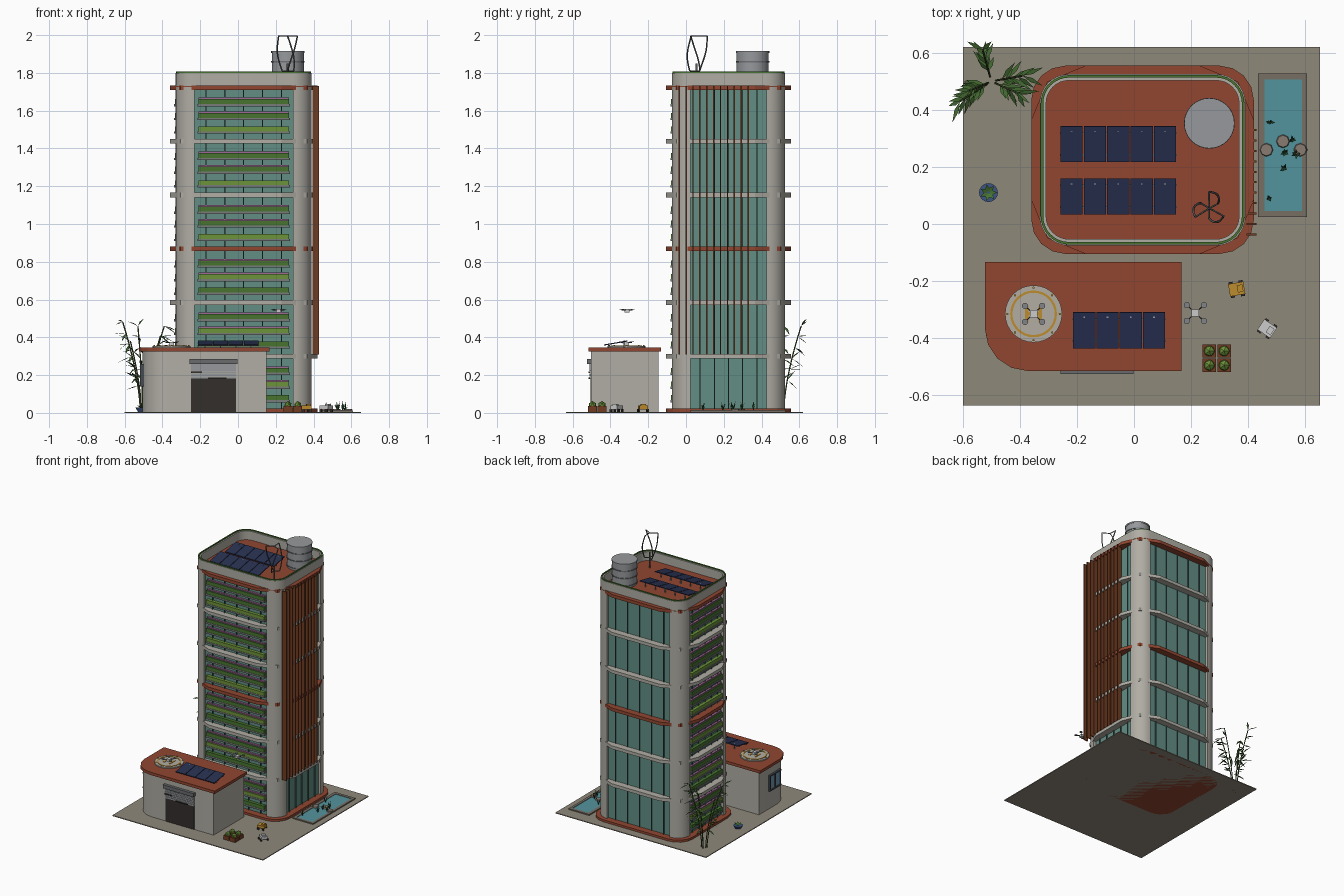
import bpy, bmesh, math, random
from mathutils import Matrix, Vector

if "Cube" in bpy.data.objects:
    bpy.data.objects.remove(bpy.data.objects["Cube"])

random.seed(4)
mats = {}
RED, CONC, GLASS, DARK = (146, 70, 48), (176, 173, 164), (98, 142, 132), (50, 46, 43)
GREEN, LIME, SOLAR, METAL = (72, 116, 48), (108, 146, 58), (40, 48, 80), (150, 153, 156)
BROWN, YELLOW, WATER, PINK = (112, 60, 34), (190, 140, 45), (84, 148, 158), (160, 105, 150)


def mat(c):
    if c not in mats:
        m = bpy.data.materials.new("colour_%d" % len(mats))
        m.diffuse_color = [((v / 255 + 0.055) / 1.055) ** 2.4 for v in c] + [1]
        m.use_nodes = True
        m.node_tree.nodes["Principled BSDF"].inputs["Base Color"].default_value = m.diffuse_color
        mats[c] = m
    return mats[c]


def finish(name, bm, color, smooth=False):
    bmesh.ops.recalc_face_normals(bm, faces=bm.faces)
    me = bpy.data.meshes.new(name)
    bm.to_mesh(me)
    bm.free()
    me.materials.append(mat(color))
    ob = bpy.data.objects.new(name, me)
    bpy.context.collection.objects.link(ob)
    if smooth:
        bpy.ops.object.select_all(action='DESELECT')
        ob.select_set(True)
        bpy.context.view_layer.objects.active = ob
        bpy.ops.object.shade_smooth_by_angle(angle=math.radians(35))
    return ob


def boxes(name, items, color, M=Matrix()):
    """items: centre x, y, z, size x, y, z, optional turn about z, tilt about x"""
    bm = bmesh.new()
    for it in items:
        rz, rx = (list(it[6:]) + [0, 0])[:2]
        m = (M @ Matrix.Translation(it[:3]) @ Matrix.Rotation(rz, 4, 'Z')
             @ Matrix.Rotation(rx, 4, 'X') @ Matrix.Diagonal((*it[3:6], 1)))
        bmesh.ops.create_cube(bm, size=1, matrix=m)
    return finish(name, bm, color)


def cyls(name, items, color, n=24, M=Matrix()):
    """items: x, y, z bottom, z top, bottom radius, top radius"""
    bm = bmesh.new()
    for x, y, z0, z1, r0, r1 in items:
        bmesh.ops.create_cone(bm, cap_ends=True, segments=n, radius1=r0, radius2=r1, depth=z1 - z0,
                              matrix=M @ Matrix.Translation((x, y, (z0 + z1) / 2)))
    return finish(name, bm, color, True)


def rrect(x0, x1, y0, y1, rs=0, n=4):
    rs = rs if isinstance(rs, tuple) else (rs,) * 4
    out = []
    for k, (x, y, sx, sy) in enumerate(((x1, y1, -1, -1), (x0, y1, 1, -1), (x0, y0, 1, 1), (x1, y0, -1, 1))):
        r = rs[k]
        for i in range(n + 1 if r else 1):
            a = math.pi / 2 * (k + i / n)
            out.append((x + sx * r + r * math.cos(a), y + sy * r + r * math.sin(a)) if r else (x, y))
    return out


def prisms(name, outlines, color, smooth=False):
    bm = bmesh.new()
    for pts, z0, z1 in outlines:
        lo, hi = [[bm.verts.new((x, y, z)) for x, y in pts] for z in (z0, z1)]
        bm.faces.new(lo)
        bm.faces.new(hi)
        for i in range(len(pts)):
            j = (i + 1) % len(pts)
            bm.faces.new((lo[i], lo[j], hi[j], hi[i]))
    return finish(name, bm, color, smooth)


def ring(name, outer, inner, z0, z1, color, smooth=False):
    bm = bmesh.new()
    loops = [[bm.verts.new((x, y, z)) for x, y in p]
             for p, z in ((outer, z0), (outer, z1), (inner, z1), (inner, z0))]
    for k in range(4):
        a, b = loops[k], loops[(k + 1) % 4]
        for i in range(len(a)):
            j = (i + 1) % len(a)
            bm.faces.new((a[i], a[j], b[j], b[i]))
    return finish(name, bm, color, smooth)


def circle(x, y, r, n=32):
    return [(x + r * math.cos(2 * math.pi * i / n), y + r * math.sin(2 * math.pi * i / n)) for i in range(n)]


def tubes(name, paths, radius, color):
    cu = bpy.data.curves.new(name, 'CURVE')
    cu.dimensions, cu.bevel_depth, cu.bevel_resolution, cu.use_fill_caps = '3D', radius, 1, True
    for p in paths:
        s = cu.splines.new('POLY')
        s.points.add(len(p) - 1)
        for q, v in zip(s.points, p):
            q.co = (*v, 1)
    cu.materials.append(mat(color))
    bpy.context.collection.objects.link(bpy.data.objects.new(name, cu))


def leaves(name, items, color):
    """items: start, end, width; each a diamond blade"""
    bm = bmesh.new()
    for a, b, w in items:
        a, b = Vector(a), Vector(b)
        side = (b - a).cross(Vector((0, 0, 1)))
        side = side.normalized() * w if side.length > 1e-5 else Vector((w, 0, 0))
        m = a.lerp(b, 0.45) + Vector((0, 0, 0.004))
        bm.faces.new([bm.verts.new(v) for v in (a, m + side, b, m - side)])
    finish(name, bm, color)


# ground and tower shell
boxes("ground", [(0.026, -0.008, 0.003, 1.252, 1.255, 0.006)], (143, 136, 122))
X0, X1, Y0, Y1 = -0.33, 0.39, -0.075, 0.525
prisms("tower_plinth", [(rrect(X0 - .03, X1 + .03, Y0 - .03, Y1 + .03, .12), 0, .022)], RED)
prisms("glass_core", [(rrect(X0 + .02, X1 - .02, Y0 + .02, Y1 - .02, .08), .02, 1.72)], GLASS)
pillars = []
for k in range(4):
    pts = rrect(X0, X1, Y0, Y1, .1, 8)[k * 9:k * 9 + 9]
    cx, cy = (X1 - .1, X0 + .1, X0 + .1, X1 - .1)[k], (Y1 - .1, Y1 - .1, Y0 + .1, Y0 + .1)[k]
    pillars.append((pts + [(cx, cy)], .02, 1.725))
prisms("corner_pillars", pillars, CONC, True)

# floor bands
band = rrect(X0 - .03, X1 + .03, Y0 - .03, Y1 + .03, .19, 2)
lv = [.30 + .2845 * i for i in range(6)]
prisms("floor_bands", [(band, z - .012, z + .012) for z in (lv[0], lv[1], lv[3], lv[4])], CONC)
prisms("red_bands", [(band, z - .012, z + .012) for z in (lv[2], lv[5])], RED)

# mullions
mul = []
for i in range(5):
    x, y = -.17 + i * .1, .075 + i * .075
    mul += [(x, yy, .87, .006, .012, 1.7) for yy in (Y0 + .018, Y1 - .018)]
    mul += [(xx, y, .87, .012, .006, 1.7) for xx in (X0 + .018, X1 - .018)]
boxes("mullions", mul, (70, 96, 90))

# planter shelves on front and left faces
trays, dark, lime, pink = [], [], [], []
for f in range(6):
    for r, dz in enumerate((.065, .137, .21)):
        z = .30 + .2845 * (f - 1) + dz
        tgt = lime if (r + f // 3) % 3 == 1 else dark
        for cx, cy, sx, sy, ox, oy in ((.03, Y0 + .008, .48, .024, 0, .006), (X0 + .008, .225, .024, .36, .006, 0)):
            trays.append((cx, cy, z - .019, sx + .01, sy + .004, .012))
            tgt.append((cx, cy, z, sx, sy, .026))
            if r:
                pink.append((cx + ox, cy + oy, z + .017, sx - ox, sy - oy, .008))
boxes("planter_trays", trays, (120, 124, 122))
boxes("planter_foliage_dark", dark, GREEN)
boxes("planter_foliage_light", lime, LIME)
boxes("planter_blooms", pink, PINK)

# vertical sun fins on right face
boxes("sun_fins", [(.412, -.036 + .0365 * i, 1.02, .034, .007, 1.42) for i in range(11)], BROWN)

# roof
outer = rrect(X0, X1, Y0, Y1, .1, 8)
ring("parapet", outer, rrect(X0 + .022, X1 - .022, Y0 + .022, Y1 - .022, .08, 8), 1.73, 1.8, CONC, True)
ring("parapet_planting", rrect(X0 + .003, X1 - .003, Y0 + .003, Y1 - .003, .1, 8),
     rrect(X0 + .012, X1 - .012, Y0 + .012, Y1 - .012, .09, 8), 1.8, 1.807, GREEN)
T = Matrix.Translation((.264, .353, 0))
cyls("water_tank", [(0, 0, 1.73, 1.905, .085, .085), (0, 0, 1.905, 1.915, .088, .088)], METAL, 32, T)
cyls("tank_hoops", [(0, 0, z, z + .008, .089, .089) for z in (1.745, 1.80, 1.855)], (110, 113, 116), 32, T)


def solar(name, x0, yc, zc, n, w, length, tilt):
    xs = [x0 + w * (i + .5) for i in range(n)]
    boxes(name, [(x, yc, zc, w - .004, length, .006, 0, tilt) for x in xs], SOLAR)
    boxes(name + "_rails", [(x0 + w * n / 2, yc + s * length * .3, zc - .006 + s * length * .3 * tilt,
                             w * n, .006, .006) for s in (-1, 1)], METAL)
    boxes(name + "_legs", [(x, yc + length * .35, zc - .008, .006, .006, .04) for x in xs], METAL)


solar("roof_solar_back", -.26, .28, 1.763, 5, .082, .128, .2)
solar("roof_solar_front", -.26, .097, 1.763, 5, .082, .128, .2)

# helical wind turbine
tx, ty = .264, .055
blades, spokes = [], []
for k in range(3):
    p = []
    for i in range(11):
        t = i / 10
        a, r = 2 * math.pi * k / 3 + 1.1 * t + .5, .035 + .022 * math.sin(math.pi * min(t * .75, .5))
        p.append((tx + r * math.cos(a), ty + r * math.sin(a), 1.81 + .186 * t))
    blades.append(p)
    spokes += [[(tx, ty, q[2]), q] for q in (p[0], p[-1])]
tubes("turbine_blades", blades, .004, (90, 92, 94))
tubes("turbine_spokes", spokes, .003, (90, 92, 94))
tubes("turbine_mast", [[(tx, ty, 1.73), (tx, ty, 1.85)]], .006, (90, 92, 94))

# annex building
prisms("annex_walls", [(rrect(-.505, .15, -.503, -.145, (0, 0, .14, 0), 5), .006, .326)], CONC, True)
prisms("annex_roof", [(rrect(-.523, .167, -.515, -.133, (0, 0, .15, 0), 4), .325, .346)], RED)
boxes("doorway", [(-.13, -.502, .095, .24, .008, .178)], DARK)
boxes("roller_shutter", [(-.13, -.504, .187 + .013 * i, .24, .012, .011) for i in range(6)], METAL)
boxes("shutter_box", [(-.13, -.512, .272, .256, .026, .026)], (105, 107, 108))
boxes("door_bars", [(-.22, -.512, .215, .06, .006, .007), (-.11, -.512, .183, .1, .006, .007)], DARK)
boxes("side_window", [(-.506, -.325, .2, .012, .12, .1)], (110, 150, 175))
boxes("side_window_frame", [(-.51, -.325, z, .018, .135, .01) for z in (.145, .255)]
      + [(-.51, -.325 + d, .2, .016, .008, .11) for d in (-.062, 0, .062)], (70, 75, 80))
solar("annex_solar", -.215, -.372, .37, 4, .0815, .128, .17)

# landing pad and drones
cyls("landing_pad", [(-.352, -.315, .345, .354, .1, .1)], (178, 174, 164), 32)
ring("pad_ring", circle(-.352, -.315, .082), circle(-.352, -.315, .074), .354, .357, YELLOW)
cyls("pad_lights", [(x, y, .353, .36, .004, .004) for x, y in circle(-.352, -.315, .092, 8)], YELLOW, 8)
boxes("pad_mark", [(-.352 + d, -.315, .355, .012, .06, .003) for d in (-.024, .024)]
      + [(-.352, -.315, .355, .05, .012, .003)], YELLOW)
for n, (x, y, z) in enumerate(((-.352, -.315, .367), (.215, -.312, .54))):
    M = Matrix.Translation((x, y, z))
    q = [(sx * .03, sy * .028) for sx in (-1, 1) for sy in (-1, 1)]
    boxes("drone_body_%d" % n, [(0, 0, 0, .026, .026, .018)], (205, 205, 202), M)
    boxes("drone_arms_%d" % n, [(0, 0, .005, .082, .004, .004, a) for a in (.75, -.75)], DARK, M)
    cyls("drone_rotors_%d" % n, [(a, b, .007, .011, .011, .011) for a, b in q], (130, 132, 135), 10, M)

# pool with stones and reeds
ring("pool_rim", rrect(.435, .607, .025, .528), rrect(.457, .588, .045, .506), .004, .014, (118, 110, 100))
boxes("pool_water", [(.5225, .2755, .007, .135, .465, .007)], WATER)
cyls("stepping_stones", [(x, y, .006, .02, .025, .021) for x, y in ((.464, .26), (.522, .29), (.583, .26))],
     (136, 124, 114), 8)
reeds = []
for x, y in ((.478, .357), (.555, .295), (.53, .25), (.527, .195), (.57, .245), (.474, .09)):
    for i in range(6):
        a = i * 1.05 + random.random()
        r = random.uniform(.008, .02)
        reeds.append(((x, y, .008), (x + r * math.cos(a), y + r * math.sin(a), random.uniform(.04, .065)), .004))
leaves("pool_reeds", reeds, (48, 88, 52))

# wheeled robots
for n, (x, y, a, c) in enumerate(((.36, -.228, .17, YELLOW), (.467, -.367, -.6, (190, 190, 188)))):
    M = Matrix.Translation((x, y, .006)) @ Matrix.Rotation(a, 4, 'Z')
    boxes("robot_body_%d" % n, [(0, 0, .022, .054, .044, .02), (.012, 0, .036, .02, .026, .01)], c, M)
    boxes("robot_wheels_%d" % n, [(sx * .018, sy * .024, .007, .014, .008, .014)
                                  for sx in (-1, 1) for sy in (-1, 1)], DARK, M)

# vegetable boxes
beds = [(x, y) for x in (.264, .316) for y in (-.445, -.495)]
boxes("garden_boxes", [(x, y, .02, .047, .047, .032) for x, y in beds], BROWN)
bm = bmesh.new()
for x, y in beds:
    bmesh.ops.create_icosphere(bm, subdivisions=1, radius=.021, matrix=Matrix.Translation((x, y, .042)))
finish("garden_plants", bm, LIME)

# potted plant
cyls("blue_pot", [(-.51, .11, .006, .028, .02, .033)], (60, 84, 130), 16)
leaves("pot_leaves", [((-.51, .11, .025), (-.51 + .03 * math.cos(a), .11 + .03 * math.sin(a), .04), .008)
                      for a in [i * .9 for i in range(7)]], GREEN)

# bamboo clump
stalks, blades = [], []
for tx, ty, h in ((-.53, .61, .46), (-.39, .52, .46), (-.41, .46, .41), (-.61, .43, .48), (-.57, .47, .38)):
    b, t = Vector((-.5 + (tx + .5) * .15, .5 + (ty - .5) * .15, .005)), Vector((tx, ty, h))
    path = [Vector((*b.lerp(t, u ** 1.6).xy, h * u)) for u in [i / 8 for i in range(9)]]
    stalks.append(path)
    out = math.atan2(ty - b.y, tx - b.x)
    for i in range(3, 9):
        for s in (-1, 1):
            a, L = out + s * random.uniform(.2, .8), random.uniform(.05, .08)
            e = path[i] + Vector((L * math.cos(a), L * math.sin(a), random.uniform(-.05, .05)))
            e.x, e.y = max(e.x, -.65), min(e.y, .64)
            blades.append((path[i], e, .008))
tubes("bamboo_stalks", stalks, .0035, (80, 96, 50))
leaves("bamboo_leaves", blades, (66, 104, 48))
